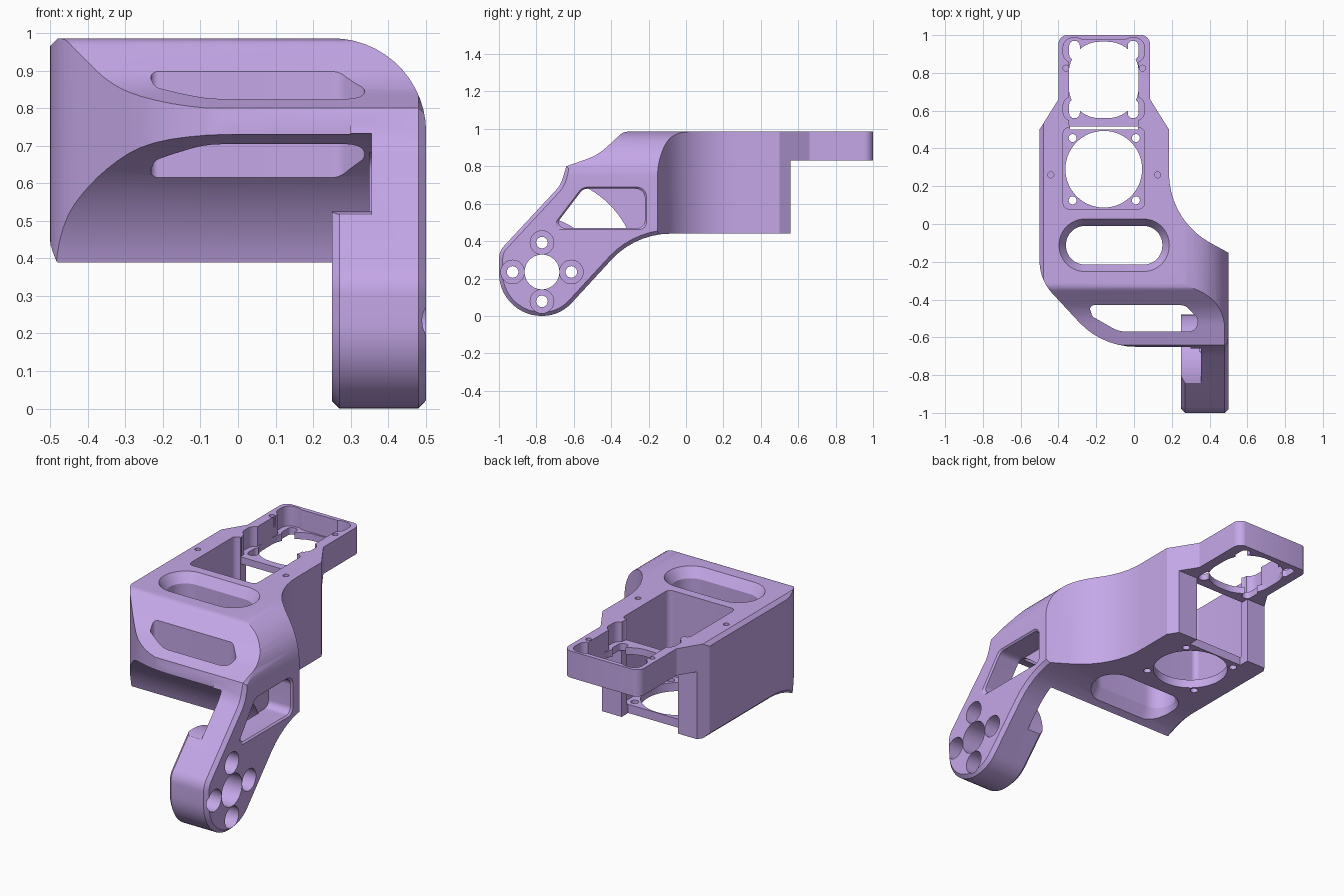
import bpy, bmesh, math
from mathutils import Vector

if "Cube" in bpy.data.objects:
    bpy.data.objects.remove(bpy.data.objects["Cube"])


def rounded(corners):
    """Closed outline from (u, v, radius) corners, each corner filleted."""
    out, n = [], len(corners)
    for i in range(n):
        p = Vector(corners[i][:2])
        r = corners[i][2] if len(corners[i]) > 2 else 0
        if not r:
            out.append(p)
            continue
        a = (Vector(corners[i - 1][:2]) - p).normalized()
        b = (Vector(corners[(i + 1) % n][:2]) - p).normalized()
        half = a.angle(b) / 2
        c = p + (a + b).normalized() * (r / math.sin(half))
        s = p + a * (r / math.tan(half)) - c
        e = p + b * (r / math.tan(half)) - c
        turn = math.atan2(s.x * e.y - s.y * e.x, s.dot(e))
        steps = max(2, math.ceil(abs(turn) / math.radians(7)))
        for k in range(steps + 1):
            t = turn * k / steps
            out.append(c + Vector((s.x * math.cos(t) - s.y * math.sin(t),
                                   s.x * math.sin(t) + s.y * math.cos(t))))
    return out


def box(u0, u1, v0, v1, r=0):
    return rounded([(u0, v0, r), (u1, v0, r), (u1, v1, r), (u0, v1, r)])


def circle(u, v, r, n=48):
    return [Vector((u + r * math.cos(2 * math.pi * k / n),
                    v + r * math.sin(2 * math.pi * k / n))) for k in range(n)]


def inset(pts, d):
    """Outline moved inward by d."""
    n = len(pts)
    area = sum(pts[i - 1].x * pts[i].y - pts[i].x * pts[i - 1].y for i in range(n))
    sign, out = (1 if area > 0 else -1), []
    for i in range(n):
        e0 = (pts[i] - pts[i - 1]).normalized()
        e1 = (pts[(i + 1) % n] - pts[i]).normalized()
        n0, n1 = Vector((-e0.y, e0.x)) * sign, Vector((-e1.y, e1.x)) * sign
        out.append(pts[i] + (n0 + n1) * (d / (1 + n0.dot(n1))))
    return out


def prism(name, pts, axis, a, b, end_pts=None, chamfer=0):
    """Extrude an outline along an axis, optionally tapered or with chamfered ends."""
    place = {'x': lambda p, t: (t, p.x, p.y),
             'y': lambda p, t: (p.x, t, p.y),
             'z': lambda p, t: (p.x, p.y, t)}[axis]
    layers = [(pts, a), (end_pts or pts, b)]
    if chamfer:
        small = inset(pts, chamfer)
        layers = [(small, a), (pts, a + chamfer), (pts, b - chamfer), (small, b)]
    bm = bmesh.new()
    rings = [[bm.verts.new(place(p, t)) for p in ring] for ring, t in layers]
    bm.faces.new(rings[0])
    bm.faces.new(rings[-1])
    for lo, hi in zip(rings, rings[1:]):
        for i in range(len(lo)):
            bm.faces.new((lo[i - 1], lo[i], hi[i], hi[i - 1]))
    bmesh.ops.recalc_face_normals(bm, faces=bm.faces)
    me = bpy.data.meshes.new(name)
    bm.to_mesh(me)
    bm.free()
    ob = bpy.data.objects.new(name, me)
    bpy.context.collection.objects.link(ob)
    return ob


def combine(ob, other, op='DIFFERENCE'):
    m = ob.modifiers.new("b", 'BOOLEAN')
    m.operation, m.object, m.solver = op, other, 'EXACT'
    bpy.context.view_layer.objects.active = ob
    bpy.ops.object.modifier_apply(modifier=m.name)
    bpy.data.objects.remove(other, do_unlink=True)


def cut(pts, axis, a, b, end_pts=None):
    combine(bracket, prism("cutter", pts, axis, a, b, end_pts))


AY, AZ = -0.77, 0.235   # joint axis

# Side profile (y, z), plan outline (x, y) and front outline (x, z)
side = rounded([(1, .985), (-.335, .985, .06), (-.47, .86, .3), (-.64, .80),
                (-.67, .70, .15), (-1, .345, .1), (-1, 0, .228), (-.675, 0, .21),
                (-.27, .44, .43), (.56, .44), (.56, .83), (1, .83)])
plan = rounded([(-.40, 1.001, .05), (-.40, .66), (-.5, .5), (-.5, -.295, .25),
                (-.17, -.65, .41), (.3, -.65), (.3, -1.1), (.6, -1.1), (.6, -.207),
                (.185, .02, .42), (.185, .5), (.085, .66), (.085, 1.001, .05)])
front = rounded([(-.6, -.1), (.501, -.1), (.501, .986, .25), (-.6, .986)])

# Main body: three outlines intersected
bracket = prism("bracket", side, 'x', -.5, .5, chamfer=.02)
combine(bracket, prism("plan", plan, 'z', -.1, 1.1), 'INTERSECT')
combine(bracket, prism("front", front, 'y', -1.1, 1.1), 'INTERSECT')

# Swing clearance, leaving the side arm
cut(circle(AY, AZ, .51, 96), 'x', -.7, .355)

# Thick joint boss inside the arm
boss = prism("boss", side, 'x', .25, .40, chamfer=.02)
combine(boss, prism("boss_limit", circle(AY, AZ, .29, 72), 'x', .2, .45), 'INTERSECT')
combine(bracket, boss, 'UNION')

# Joint bore and counterbored bolt holes
cut(circle(AY, AZ, .093), 'x', .1, .6)
for k in range(4):
    y = AY + .157 * math.cos(k * math.pi / 2)
    z = AZ + .157 * math.sin(k * math.pi / 2)
    cut(circle(y, z, .031, 24), 'x', .1, .6)
    cut(circle(y, z, .063, 32), 'x', .40, .6)

# Arm window with a chamfered rim
window = [(-.71, .47, .03), (-.22, .47, .04), (-.22, .68, .05), (-.55, .68, .05)]
rim = [(-.73, .46, .03), (-.21, .46, .04), (-.21, .69, .05), (-.555, .69, .05)]
cut(rounded(window), 'x', .35, .6)
cut(rounded(window), 'x', .49, .502, rounded(rim))

# Cable slot through the top, flared at both ends
inner, outer = box(-.36, .15, -.215, -.01, .10), box(-.40, .19, -.255, .03, .14)
cut(inner, 'z', .3, 1.1)
cut(inner, 'z', .93, .99, outer)
cut(outer, 'z', .39, .47, inner)

# Cable slot through the sloped front
cut(rounded([(-.24, -.43, .02), (-.22, -.49, .03), (-.08, -.57, .15), (.33, -.57, .05),
             (.34, -.50, .04), (.27, -.43, .05)]), 'z', .5, 1.1)

# Square motor pocket, floor bore and screw holes
cut(box(-.375, .055, .08, .51, .03), 'z', .49, 1.1)
cut(circle(-.16, .29, .203, 64), 'z', .3, .6)
for x in (-.325, .01):
    for y in (.125, .455):
        cut(circle(x, y, .021, 20), 'z', .3, .6)

# Open back between the two posts, and slit before the tail floor
cut(box(-.34, .02, .50, .62), 'z', .3, .83)
cut(box(-.34, .02, .49, .515), 'z', .7, 1.1)

# Tail tray with corner lobes, floor opening and cable slots
cut(box(-.345, .025, .505, .975, .03), 'z', .87, 1.1)
cut(box(-.345, .025, .56, .965, .165), 'z', .7, 1.0)
for x in (-.315, -.005):
    for y in (.61, .92):
        cut(box(x - .06, x + .06, y - .065, y + .065, .05), 'z', .87, 1.1)
        cut(box(x - .028, x + .028, y - .05, y + .05, .027), 'z', .7, 1.0)

# Small blind screw holes on top
for x, y in ((-.44, .26), (.125, .26), (-.36, .825), (.045, .825)):
    cut(circle(x, y, .016, 16), 'z', .92, 1.1)

bpy.ops.object.select_all(action='DESELECT')
bracket.select_set(True)
bpy.context.view_layer.objects.active = bracket
bpy.ops.object.shade_smooth_by_angle(angle=math.radians(25))

# Lilac plastic
mat = bpy.data.materials.new("lilac_plastic")
mat.diffuse_color = (.56, .39, .81, 1)
mat.use_nodes = True
mat.node_tree.nodes["Principled BSDF"].inputs["Base Color"].default_value = mat.diffuse_color
bracket.data.materials.clear()
bracket.data.materials.append(mat)
